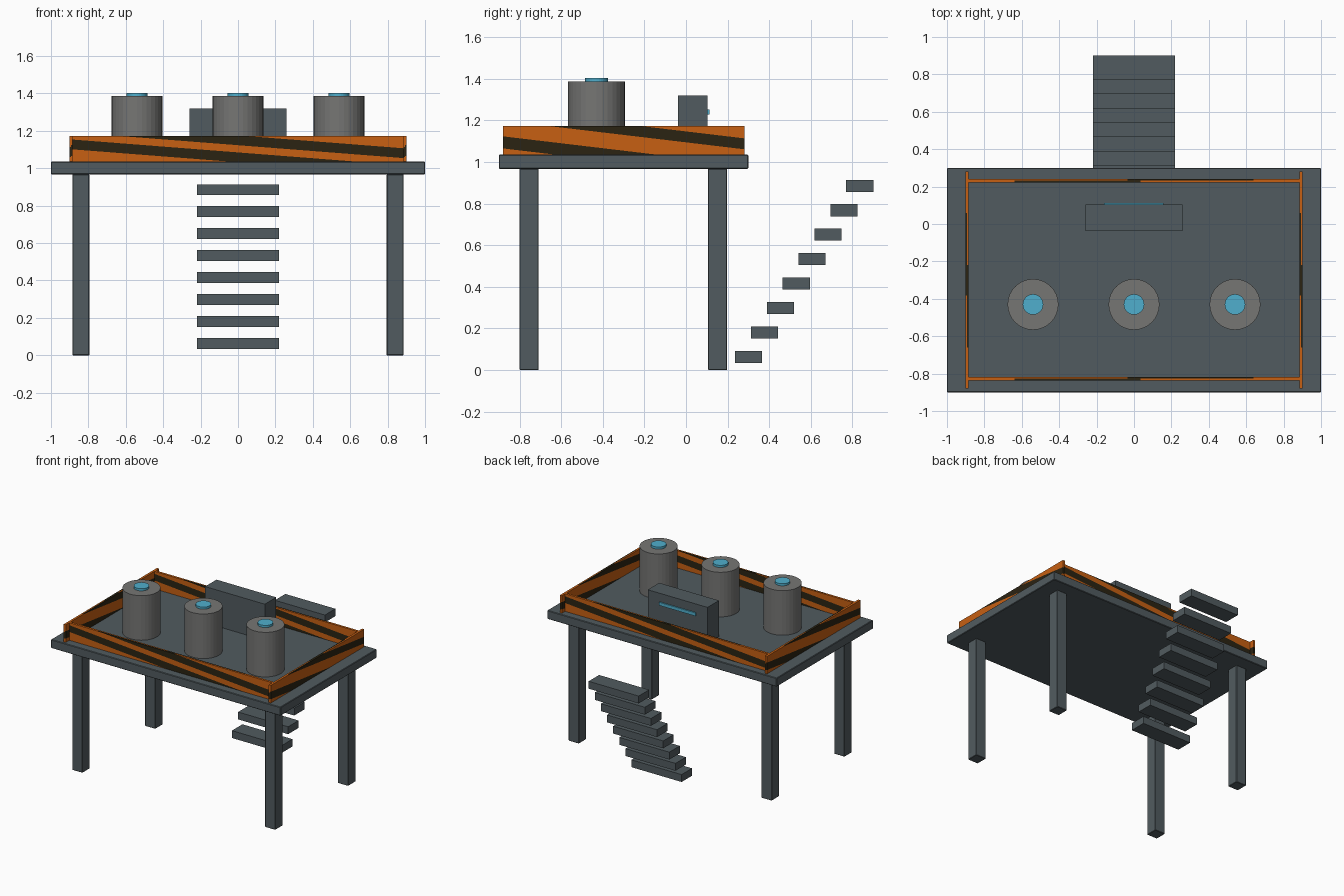
import bpy, bmesh
from mathutils import Vector

if "Cube" in bpy.data.objects:
    bpy.data.objects.remove(bpy.data.objects["Cube"])


def material(name, rgb):
    m = bpy.data.materials.new(name)
    m.diffuse_color = (*rgb, 1)
    m.use_nodes = True
    m.node_tree.nodes["Principled BSDF"].inputs["Base Color"].default_value = m.diffuse_color
    return m


STEEL = material("dark_steel", (0.083, 0.105, 0.115))
GREY = material("drum_grey", (0.18, 0.18, 0.175))
ORANGE = material("hazard_orange", (0.57, 0.115, 0.006))
BLACK = material("hazard_black", (0.024, 0.017, 0.006))
BLUE = material("glow_blue", (0.08, 0.43, 0.61))


def finish(bm, name, *mats):
    me = bpy.data.meshes.new(name)
    bm.to_mesh(me)
    bm.free()
    ob = bpy.data.objects.new(name, me)
    bpy.context.collection.objects.link(ob)
    for m in mats:
        me.materials.append(m)
    return ob


def add_box(bm, lo, hi):
    lo, hi = Vector(lo), Vector(hi)
    verts = bmesh.ops.create_cube(bm, size=1)["verts"]
    for v in verts:
        v.co = Vector([(lo[i] + hi[i]) / 2 + v.co[i] * (hi[i] - lo[i]) for i in range(3)])
    return verts


def box(name, lo, hi, mat, bevel=0):
    bm = bmesh.new()
    add_box(bm, lo, hi)
    ob = finish(bm, name, mat)
    if bevel:
        mod = ob.modifiers.new("edge_bevel", "BEVEL")
        mod.width = bevel
        mod.segments = 1
    return ob


def cylinder(name, x, y, z0, z1, r, mat):
    bm = bmesh.new()
    bmesh.ops.create_cone(bm, cap_ends=True, segments=32, radius1=r, radius2=r, depth=z1 - z0)
    bmesh.ops.translate(bm, vec=(x, y, (z0 + z1) / 2), verts=bm.verts)
    return finish(bm, name, mat)


DECK_Z = 1.035
RAIL_H = 0.138


def striped_rail(name, centre, length, turn, bands):
    """Thin rail of two half plates, each striped downwards left to right seen from outside."""
    bm = bmesh.new()
    t = 0.009
    for side in (-1, 1):
        half = bmesh.new()
        add_box(half, (-length / 2, min(0, side * t), 0), (length / 2, max(0, side * t), RAIL_H))
        # drop the hidden middle face
        hidden = [f for f in half.faces if abs(f.calc_center_median().y) < 1e-5]
        bmesh.ops.delete(half, geom=hidden, context="FACES")

        def offset(p):
            # stripe coordinate: run along the rail minus drop from its top
            return (0.5 - side * p.x / length) - (1 - p.z / RAIL_H)

        for edge in [e for b in bands for e in b]:
            # point on the rail top where the stripe edge crosses
            point = Vector((-side * (edge - 0.5) * length, 0, RAIL_H))
            normal = Vector((-side / length, 0, 1 / RAIL_H)).normalized()
            bmesh.ops.bisect_plane(half, geom=half.verts[:] + half.edges[:] + half.faces[:],
                                   plane_co=point, plane_no=normal, dist=1e-6)
        for f in half.faces:
            c = offset(f.calc_center_median())
            f.material_index = int(any(a < c < b for a, b in bands))
        tmp = bpy.data.meshes.new("half")
        half.to_mesh(tmp)
        half.free()
        bm.from_mesh(tmp)
        bpy.data.meshes.remove(tmp)
    ob = finish(bm, name, ORANGE, BLACK)
    ob.location = (*centre, DECK_Z)
    ob.rotation_euler.z = turn
    return ob


# Raised deck and its four legs
box("deck", (-1, -0.9, 0.967), (1, 0.3, DECK_Z), STEEL, 0.004)
for sx, xn in ((-1, "left"), (1, "right")):
    for y, yn in ((-0.754, "front"), (0.152, "back")):
        box(f"{yn}_{xn}_leg", (sx * 0.84 - 0.045, y - 0.046, 0),
            (sx * 0.84 + 0.045, y + 0.046, 0.968), STEEL, 0.003)

# Floating stairs at the back
for i in range(8):
    y, z = 0.236 + i * 0.0763, 0.034 + i * 0.1175
    box(f"step_{i + 1}", (-0.218, y, z), (0.218, y + 0.13, z + 0.058), STEEL)

# Hazard-striped rails round the deck
LONG = [(-0.52, -0.14), (0.14, 0.52)]
SHORT = [(-0.78, -0.36), (0.19, 0.57)]
QUARTER = 1.5707963
striped_rail("front_rail", (0, -0.827), 1.772, 0, LONG)
striped_rail("back_rail", (0, 0.232), 1.772, 0, LONG)
striped_rail("left_rail", (-0.893, -0.3), 1.16, QUARTER, SHORT)
striped_rail("right_rail", (0.893, -0.3), 1.16, QUARTER, SHORT)

# Three drums with glowing caps
for x, n in ((-0.54, "left"), (0, "middle"), (0.54, "right")):
    cylinder(f"{n}_drum", x, -0.43, DECK_Z, 1.386, 0.136, GREY)
    cylinder(f"{n}_drum_cap", x, -0.43, 1.385, 1.403, 0.055, BLUE)

# Control console with a light strip on its back
box("console", (-0.26, -0.038, DECK_Z), (0.26, 0.104, 1.32), STEEL)
box("console_light", (-0.16, 0.104, 1.228), (0.157, 0.113, 1.253), BLUE)
